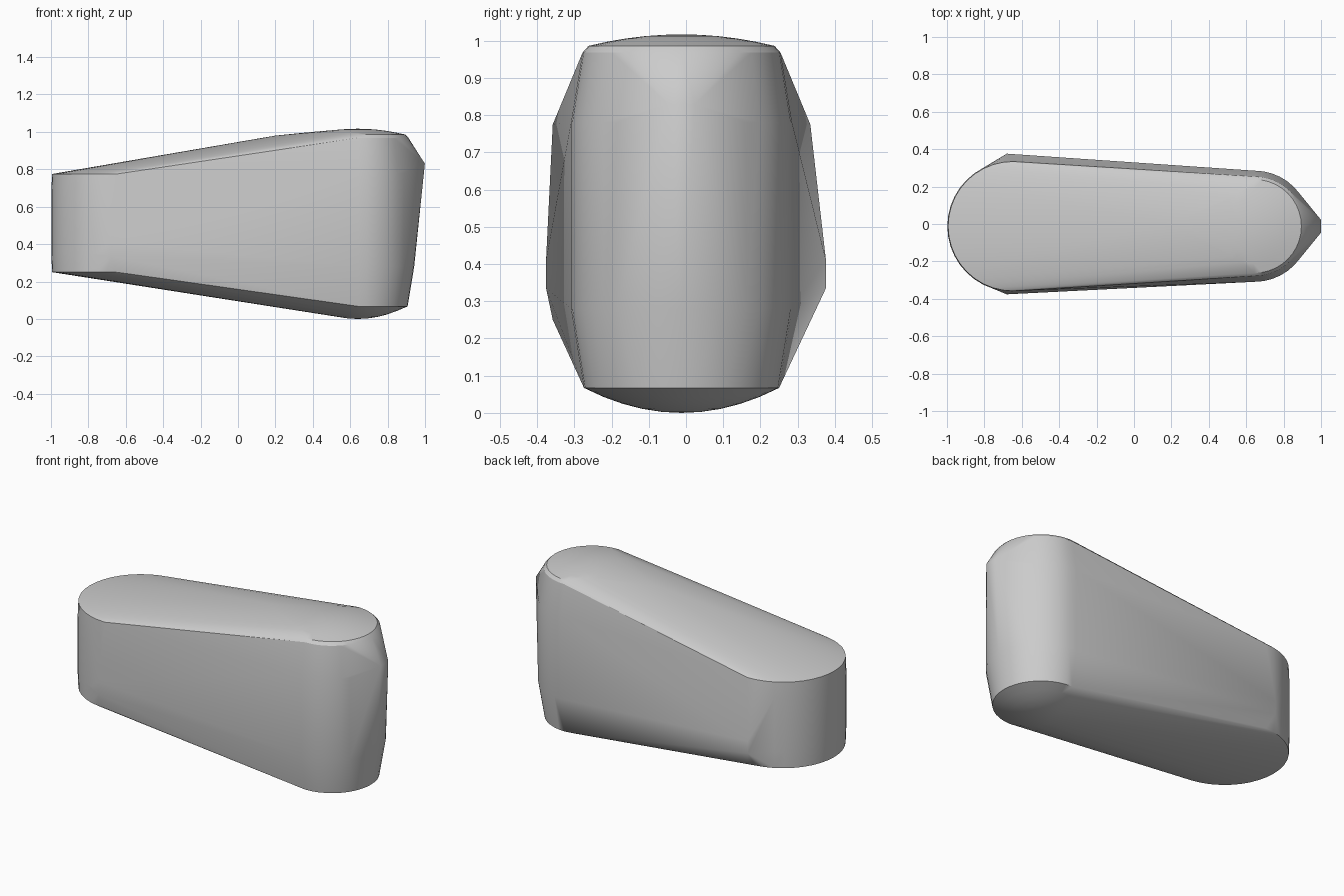
import bpy
import bmesh
from math import cos, sin, pi, radians

cube = bpy.data.objects.get("Cube")
if cube:
    bpy.data.objects.remove(cube, do_unlink=True)

STEPS = 20
Y_MID = -0.012


def end_arc(centre_x, radius, z, side):
    """Half circle in plan, bulging towards +x (side 1) or -x (side -1)."""
    points = []
    for i in range(STEPS + 1):
        a = -pi / 2 + pi * i / STEPS
        points.append((centre_x + side * radius * cos(a), Y_MID + radius * sin(a), z))
    return points


def dome(centre_x, radius, edge_z, rise):
    """Shallow cap over the tall end."""
    points = [(centre_x, Y_MID, edge_z + rise)]
    for ring in (0.2, 0.4, 0.6, 0.8):
        z = edge_z + rise * (1 - ring ** 2)
        for i in range(STEPS * 2):
            a = pi * i / STEPS
            points.append((centre_x + radius * ring * cos(a),
                           Y_MID + radius * ring * sin(a), z))
    return points


points = []

# Low rounded end, slightly swollen between its rims
for radius, z in ((0.346, 0.25), (0.35, 0.35), (0.35, 0.68), (0.346, 0.775)):
    points += end_arc(-0.648, radius, z, -1)

# Tall rounded end, chamfered towards its rims
for radius, z in ((0.262, 0.067), (0.297, 0.28), (0.297, 0.78),
                  (0.266, 0.968), (0.25, 0.986)):
    points += end_arc(0.645, radius, z, 1)

# Crowned top and belly
points += dome(0.64, 0.25, 0.986, 0.031)
points += dome(0.64, 0.262, 0.067, -0.067)
points += [(0.2, 0, 0.98), (0.4, 0, 1.0)]

# Blunt nose and side swellings
for side in (-1, 1):
    points.append((0.999, side * 0.035 + Y_MID, 0.83))
    for z in (0.335, 0.41):
        points.append((-0.68, side * 0.376, z))

# Skin the shape
bm = bmesh.new()
for p in points:
    bm.verts.new(p)
bmesh.ops.remove_doubles(bm, verts=bm.verts[:], dist=0.001)
hull = bmesh.ops.convex_hull(bm, input=bm.verts[:])
loose = {g for key in ("geom_interior", "geom_unused") for g in hull[key]
         if isinstance(g, bmesh.types.BMVert)}
bmesh.ops.delete(bm, geom=list(loose), context="VERTS")
bmesh.ops.recalc_face_normals(bm, faces=bm.faces[:])

mesh = bpy.data.meshes.new("tapered_body")
bm.to_mesh(mesh)
bm.free()
body = bpy.data.objects.new("tapered_body", mesh)
bpy.context.collection.objects.link(body)

# Plain grey finish
grey = bpy.data.materials.new("plain grey")
grey.use_nodes = True
colour = (0.6, 0.6, 0.6, 1)
grey.diffuse_color = colour
grey.node_tree.nodes["Principled BSDF"].inputs["Base Color"].default_value = colour
mesh.materials.append(grey)

bpy.ops.object.select_all(action="DESELECT")
body.select_set(True)
bpy.context.view_layer.objects.active = body
bpy.ops.object.shade_smooth_by_angle(angle=radians(30))
